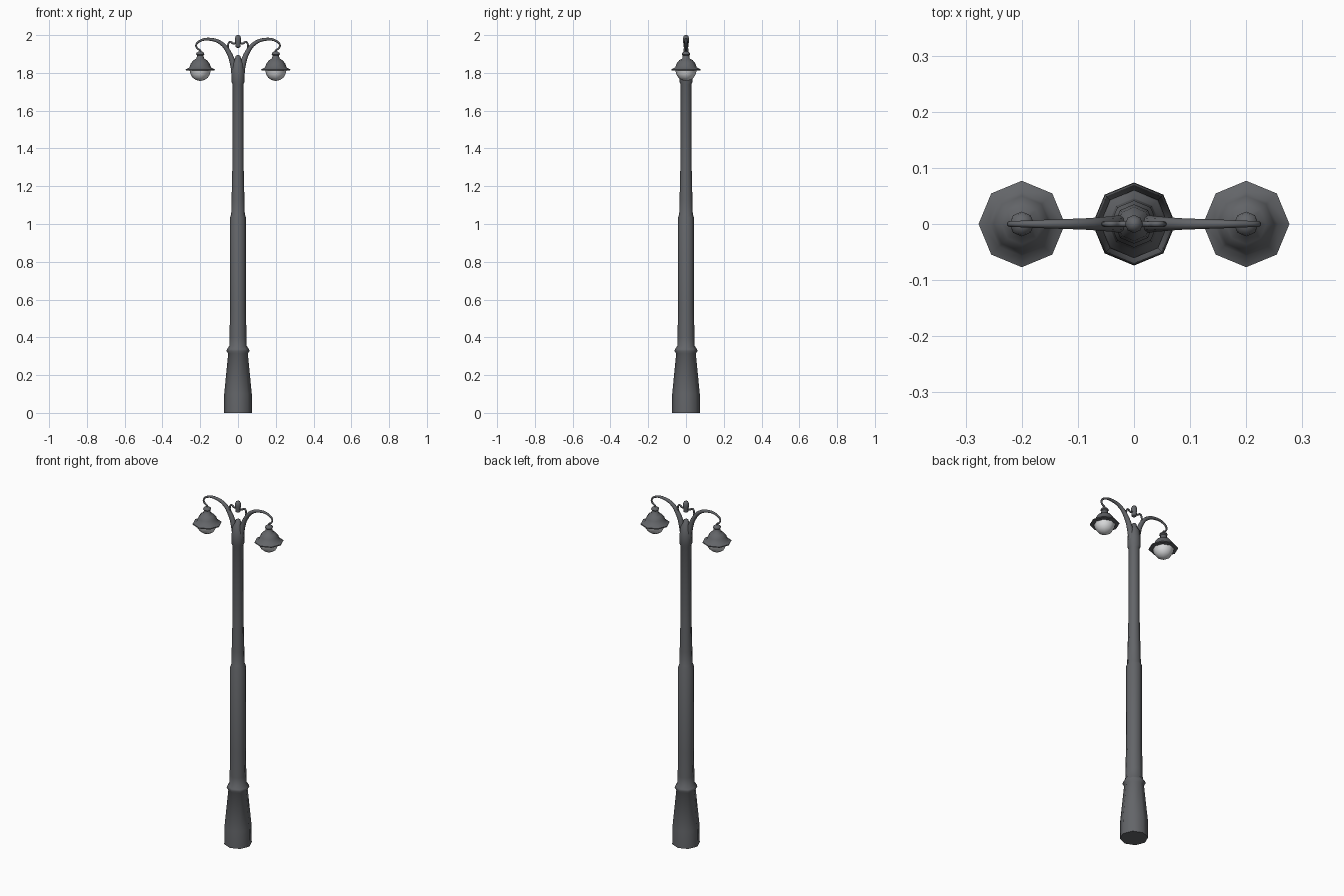
import bpy, bmesh, math

if "Cube" in bpy.data.objects:
    bpy.data.objects.remove(bpy.data.objects["Cube"])

def material(name, col):
    m = bpy.data.materials.new(name)
    m.diffuse_color = (*col, 1)
    m.use_nodes = True
    m.node_tree.nodes["Principled BSDF"].inputs["Base Color"].default_value = m.diffuse_color
    return m

METAL = material("dark grey metal", (0.125, 0.13, 0.14))
GLASS = material("frosted white glass", (0.72, 0.73, 0.74))

def lathe(name, profile, mat, x=0.0, sides=8, angle=50):
    """Revolve (radius, z) points around a vertical axis at x."""
    bm = bmesh.new()
    rings = []
    for r, z in profile:
        rings.append([bm.verts.new((x + r * math.cos(2 * math.pi * i / sides),
                                    r * math.sin(2 * math.pi * i / sides), z))
                      for i in range(sides)])
    for a, b in zip(rings, rings[1:]):
        for i in range(sides):
            j = (i + 1) % sides
            bm.faces.new((a[i], a[j], b[j], b[i]))
    bm.faces.new(rings[0])
    bm.faces.new(rings[-1])
    bmesh.ops.recalc_face_normals(bm, faces=bm.faces)
    me = bpy.data.meshes.new(name)
    bm.to_mesh(me)
    bm.free()
    me.materials.append(mat)
    ob = bpy.data.objects.new(name, me)
    bpy.context.collection.objects.link(ob)
    bpy.ops.object.select_all(action='DESELECT')
    ob.select_set(True)
    bpy.context.view_layer.objects.active = ob
    bpy.ops.object.shade_smooth_by_angle(angle=math.radians(angle))
    return ob

def tube(name, points, side):
    """Tapered bent rod in the xz plane; points are (x, z, radius)."""
    cu = bpy.data.curves.new(name, 'CURVE')
    cu.dimensions = '3D'
    cu.bevel_depth = 1.0
    cu.bevel_resolution = 2
    cu.resolution_u = 4
    cu.use_fill_caps = True
    sp = cu.splines.new('BEZIER')
    sp.bezier_points.add(len(points) - 1)
    for p, (x, z, r) in zip(sp.bezier_points, points):
        p.co = (side * x, 0, z)
        p.radius = r
        p.handle_left_type = p.handle_right_type = 'AUTO'
    cu.materials.append(METAL)
    ob = bpy.data.objects.new(name, cu)
    bpy.context.collection.objects.link(ob)
    return ob

# Stepped post with flared base, collars and pointed tip
lathe("post", [
    (0.074, 0), (0.073, 0.10), (0.052, 0.315), (0.061, 0.328), (0.058, 0.338),
    (0.046, 0.355), (0.045, 0.40), (0.042, 0.55), (0.042, 1.035), (0.036, 1.05),
    (0.034, 1.13), (0.030, 1.30), (0.029, 1.74), (0.035, 1.755), (0.035, 1.80),
    (0.030, 1.85), (0.018, 1.87), (0.012, 1.89), (0.003, 1.895)], METAL)

# Central finial hung between the arms
lathe("finial", [
    (0.005, 1.933), (0.013, 1.938), (0.014, 1.955), (0.016, 1.97),
    (0.016, 1.985), (0.011, 1.996), (0.003, 2.0)], METAL)

for side, label in ((-1, "left"), (1, "right")):
    # Main curved arm
    tube(label + "_arm", [
        (0.018, 1.78, 0.016), (0.025, 1.84, 0.016), (0.05, 1.91, 0.013),
        (0.09, 1.958, 0.010), (0.15, 1.978, 0.008), (0.195, 1.972, 0.006),
        (0.221, 1.95, 0.005), (0.216, 1.93, 0.005), (0.20, 1.918, 0.005),
        (0.20, 1.895, 0.006)], side)
    # Small scroll joining arm and finial
    tube(label + "_scroll", [
        (0.008, 1.96, 0.005), (0.025, 1.955, 0.005), (0.042, 1.965, 0.005),
        (0.052, 1.95, 0.005), (0.050, 1.92, 0.005)], side)
    # Lamp hood with brim and neck
    x = 0.2 * side
    lathe(label + "_hood", [
        (0.050, 1.812), (0.077, 1.814), (0.077, 1.819), (0.057, 1.829),
        (0.050, 1.849), (0.036, 1.867), (0.020, 1.876), (0.017, 1.893),
        (0.022, 1.898), (0.020, 1.906), (0.008, 1.914)], METAL, x)
    # Glass bowl
    lathe(label + "_glass", [
        (0.004, 1.758), (0.022, 1.762), (0.040, 1.774), (0.051, 1.792),
        (0.056, 1.813)], GLASS, x)
